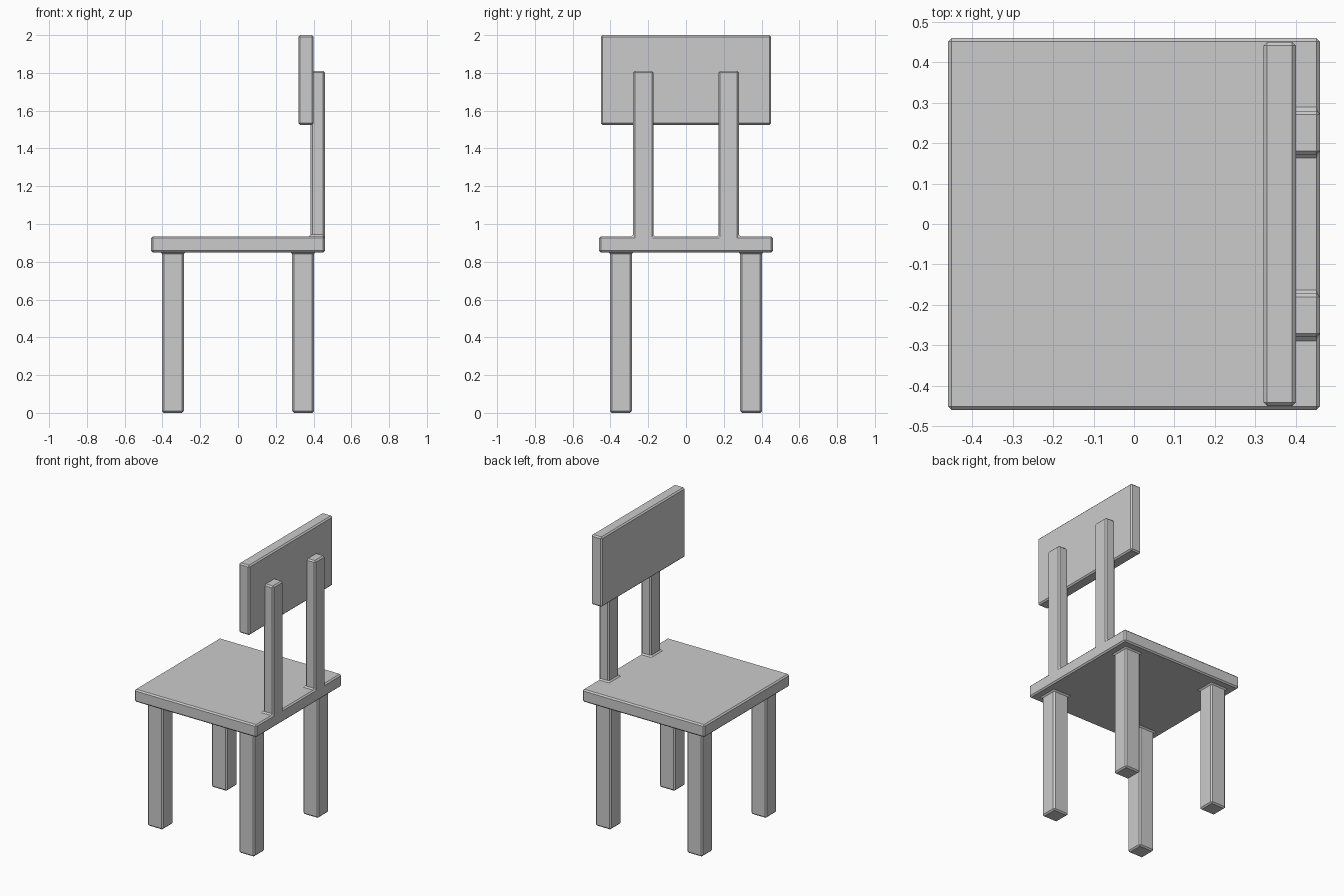
import bpy, bmesh
from mathutils import Matrix, Vector

if "Cube" in bpy.data.objects:
    bpy.data.objects.remove(bpy.data.objects["Cube"])


def box(bm, lo, hi):
    lo, hi = Vector(lo), Vector(hi)
    size = Matrix.Diagonal((*(hi - lo), 1))
    bmesh.ops.create_cube(bm, size=1, matrix=Matrix.Translation((lo + hi) / 2) @ size)


def level_faces(bm, z):
    return [f for f in bm.faces if all(abs(v.co.z - z) < 1e-4 for v in f.verts)]


def cut_level(bm, z, axis, values):
    """Slice only the faces lying at height z."""
    for value in values:
        faces = level_faces(bm, z)
        geom = set(faces)
        for f in faces:
            geom.update(f.edges, f.verts)
        co, no = Vector(), Vector()
        co[axis], no[axis] = value, 1
        bmesh.ops.bisect_plane(bm, geom=list(geom), plane_co=co, plane_no=no)


def pull(bm, z, new_z, inside):
    """Extrude the chosen faces at height z to new_z."""
    faces = [f for f in level_faces(bm, z) if inside(f.calc_center_median())]
    for f in bmesh.ops.extrude_discrete_faces(bm, faces=faces)["faces"]:
        for v in f.verts:
            v.co.z = new_z


def finish(bm, name):
    bmesh.ops.recalc_face_normals(bm, faces=bm.faces[:])
    mesh = bpy.data.meshes.new(name)
    bm.to_mesh(mesh)
    bm.free()
    obj = bpy.data.objects.new(name, mesh)
    bpy.context.collection.objects.link(obj)
    mod = obj.modifiers.new("chamfer", "BEVEL")
    mod.width, mod.segments = 0.009, 1
    mod.limit_method, mod.use_clamp_overlap = "ANGLE", False


# Seat with four legs and two back posts drawn out of it
bm = bmesh.new()
SEAT_LOW, SEAT_TOP = 0.85, 0.935
box(bm, (-0.46, -0.46, SEAT_LOW), (0.46, 0.46, SEAT_TOP))
leg_cuts = (-0.402, -0.287, 0.287, 0.402)
cut_level(bm, SEAT_LOW, 0, leg_cuts)
cut_level(bm, SEAT_LOW, 1, leg_cuts)
pull(bm, SEAT_LOW, 0, lambda c: all(0.287 < abs(a) < 0.402 for a in c.xy))
cut_level(bm, SEAT_TOP, 0, (0.385,))
cut_level(bm, SEAT_TOP, 1, (-0.28, -0.172, 0.172, 0.28))
pull(bm, SEAT_TOP, 1.81, lambda c: c.x > 0.385 and 0.172 < abs(c.y) < 0.28)
finish(bm, "seat_legs_and_posts")

# Backrest panel
bm = bmesh.new()
box(bm, (0.32, -0.45, 1.525), (0.40, 0.45, 2.0))
finish(bm, "backrest")
